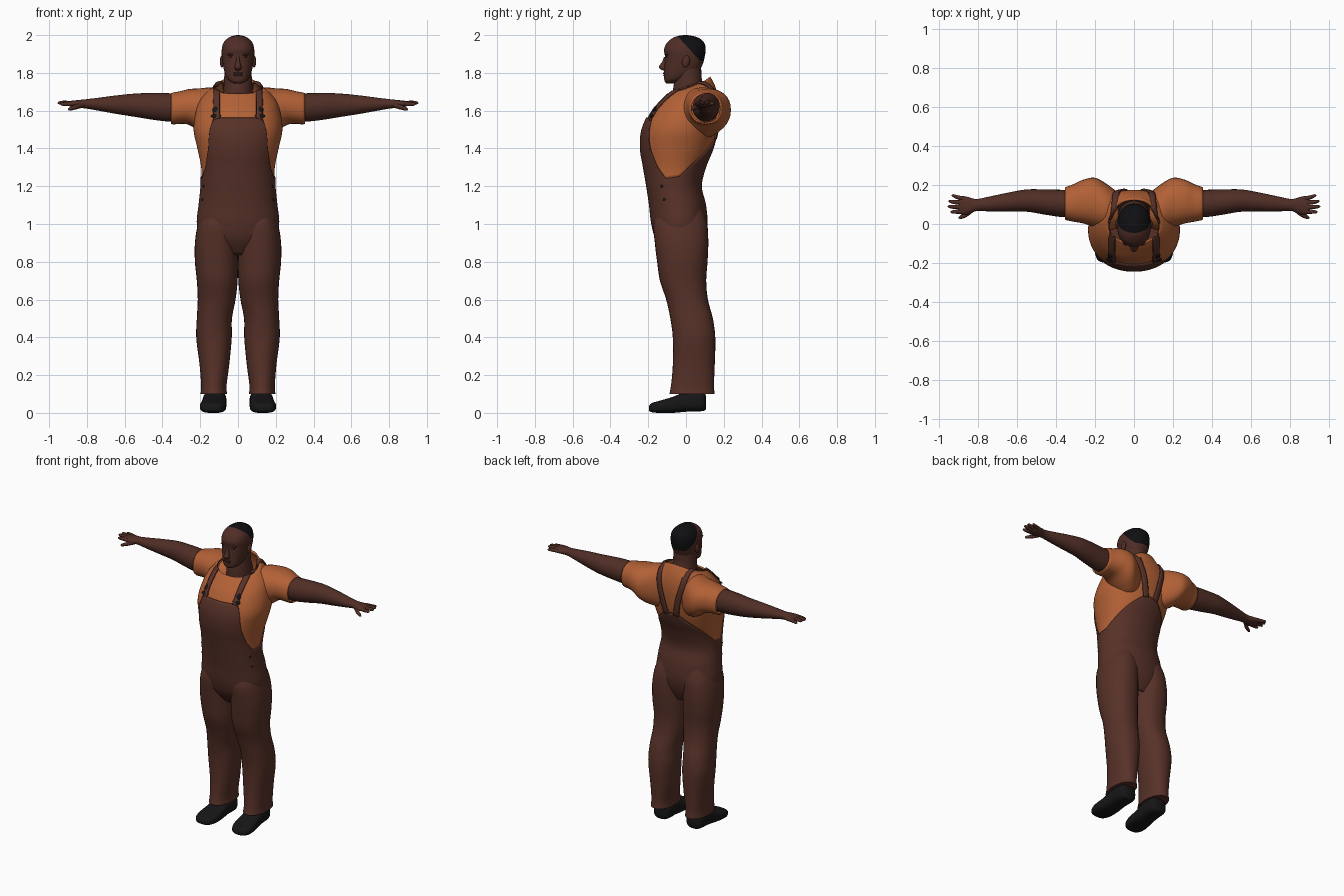
import bpy, bmesh, math
from mathutils import Vector

cube = bpy.data.objects.get("Cube")
if cube:
    bpy.data.objects.remove(cube, do_unlink=True)


def material(name, rgb):
    m = bpy.data.materials.new(name)
    m.use_nodes = True
    m.diffuse_color = (*rgb, 1)
    bsdf = m.node_tree.nodes["Principled BSDF"]
    bsdf.inputs["Base Color"].default_value = (*rgb, 1)
    bsdf.inputs["Roughness"].default_value = 0.8
    return m


SKIN = material("skin brown", (0.08, 0.027, 0.019))
DENIM = material("overalls brown", (0.095, 0.031, 0.021))
SHIRT = material("shirt orange", (0.45, 0.12, 0.037))
BLACK = material("shoe black", (0.008, 0.008, 0.009))
HAIR = material("hair black", (0.005, 0.005, 0.006))


def sample(keys, t):
    """Smoothly interpolate rows (t, a, b, c, d) at t."""
    t = min(max(t, keys[0][0]), keys[-1][0])
    i = max(k for k in range(len(keys) - 1) if keys[k][0] <= t)

    def slope(k, c):
        a, b = keys[max(k - 1, 0)], keys[min(k + 1, len(keys) - 1)]
        return (b[c] - a[c]) / (b[0] - a[0])

    p, q = keys[i], keys[i + 1]
    h = q[0] - p[0]
    f = (t - p[0]) / h
    return [(2*f**3 - 3*f**2 + 1) * p[c] + (f**3 - 2*f**2 + f) * h * slope(i, c)
            + (3*f**2 - 2*f**3) * q[c] + (f**3 - f**2) * h * slope(i + 1, c)
            for c in range(1, len(p))]


def section(keys, t, a, power):
    """Point of the cross-section at t; angle 0 faces the low v side."""
    cu, ru, v0, v1 = sample(keys, t)
    s, c = math.sin(a), math.cos(a)
    u = cu + ru * math.copysign(abs(s) ** (2 / power), s)
    return u, (v0 + v1) / 2 - (v1 - v0) / 2 * math.copysign(abs(c) ** (2 / power), c)


def finish(name, bm, *mats):
    bmesh.ops.recalc_face_normals(bm, faces=bm.faces)
    me = bpy.data.meshes.new(name)
    bm.to_mesh(me)
    bm.free()
    ob = bpy.data.objects.new(name, me)
    bpy.context.collection.objects.link(ob)
    for m in mats:
        me.materials.append(m)
    bpy.ops.object.select_all(action='DESELECT')
    bpy.context.view_layer.objects.active = ob
    ob.select_set(True)
    bpy.ops.object.shade_smooth_by_angle(angle=math.radians(50))
    return ob


def loft_mesh(keys, axis='z', sides=32, steps=36, power=2, s=1, lo=None, hi=None, caps=True):
    """Skin rows (t, centre u, radius u, low v, high v) along an axis."""
    bm = bmesh.new()
    rings = []
    for i in range(steps + 1):
        ring = []
        for j in range(sides):
            a = math.tau * j / sides
            t0 = lo(a) if lo else keys[0][0]
            t1 = hi(a) if hi else keys[-1][0]
            t = t0 + (t1 - t0) * i / steps
            u, v = section(keys, t, a, power)
            p = {'z': (u, v, t), 'x': (t, u, v), 'y': (u, t, v)}[axis]
            ring.append(bm.verts.new((p[0] * s, p[1], p[2])))
        rings.append(ring)
    for r0, r1 in zip(rings, rings[1:]):
        for j in range(sides):
            k = (j + 1) % sides
            bm.faces.new((r0[j], r0[k], r1[k], r1[j]))
    if caps:
        bm.faces.new(rings[0])
        bm.faces.new(rings[-1])
    return bm


def loft(name, keys, mat, **kw):
    return finish(name, loft_mesh(keys, **kw), mat)


def thicken(ob, amount, offset):
    m = ob.modifiers.new("thickness", 'SOLIDIFY')
    m.thickness, m.offset = amount, offset


def blob(name, centre, size, mat, tilt=0):
    bm = bmesh.new()
    bmesh.ops.create_uvsphere(bm, u_segments=16, v_segments=10, radius=1)
    bmesh.ops.scale(bm, vec=size, verts=bm.verts)
    ob = finish(name, bm, mat)
    ob.location, ob.rotation_euler.x = centre, tilt
    return ob


# Torso: one body shape split into overalls and shirt along a curved hem
TORSO = [(.84, 0, .10, -.10, .06), (.92, 0, .19, -.155, .095), (1.0, 0, .212, -.178, .108),
         (1.1, 0, .203, -.19, .10), (1.2, 0, .193, -.205, .078), (1.3, 0, .195, -.222, .10),
         (1.4, 0, .215, -.238, .14), (1.5, 0, .235, -.23, .165), (1.6, 0, .222, -.182, .175),
         (1.66, 0, .2, -.13, .172), (1.7, 0, .165, -.09, .164), (1.74, 0, .115, -.06, .15),
         (1.8, 0, .085, -.04, .118)]
HEM = [(0, 1.56), (32, 1.56), (37, 1.5), (44, 1.4), (58, 1.3), (75, 1.24), (100, 1.25),
       (120, 1.31), (150, 1.4), (168, 1.45), (180, 1.46)]


def hem(a):
    d = math.degrees(min(a, math.tau - a))
    for (d0, z0), (d1, z1) in zip(HEM, HEM[1:]):
        if d <= d1 + 1e-6:
            return z0 + (z1 - z0) * (d - d0) / (d1 - d0)
    return HEM[-1][1]


def collar(a):
    return 1.735 - 0.045 * math.cos(a)


overalls = loft("overalls_body", TORSO, DENIM, sides=96, steps=40, power=2.15, hi=hem, caps=False)
thicken(overalls, 0.008, 0.5)
shirt = loft("shirt_body", TORSO, SHIRT, sides=96, steps=30, power=2.15, lo=hem, hi=collar, caps=False)
thicken(shirt, 0.01, -1)

# Head with hair cut out by two planes, and neck
HEAD = [(1.745, 0, .02, -.105, -.06), (1.755, 0, .042, -.113, -.03), (1.775, 0, .06, -.116, .02),
        (1.81, 0, .073, -.116, .068), (1.85, 0, .081, -.113, .09), (1.89, 0, .086, -.112, .1),
        (1.925, 0, .086, -.116, .104), (1.96, 0, .076, -.1, .096), (1.985, 0, .052, -.07, .068),
        (1.996, 0, .028, -.042, .035), (2.0, 0, .008, -.015, .008)]
bm = loft_mesh(HEAD, sides=48, steps=60, power=2.2)
cuts = [(Vector((0, -.05, 2)), Vector((0, .12, .11))), (Vector((0, 0, 1.862)), Vector((0, 0, 1)))]
for co, no in cuts:
    bmesh.ops.bisect_plane(bm, geom=bm.verts[:] + bm.edges[:] + bm.faces[:], plane_co=co, plane_no=no)
for f in bm.faces:
    f.material_index = int(all((f.calc_center_median() - co).dot(no) > 0 for co, no in cuts))
finish("head", bm, SKIN, HAIR)
loft("neck", [(1.62, 0, .085, -.07, .12), (1.7, 0, .078, -.07, .105), (1.76, 0, .074, -.062, .085),
              (1.83, 0, .07, -.06, .08)], SKIN, steps=14)

# Face details
loft("nose", [(1.812, 0, .008, -.122, -.1), (1.822, 0, .019, -.138, -.1), (1.834, 0, .017, -.143, -.1),
              (1.86, 0, .01, -.126, -.1), (1.885, 0, .009, -.116, -.1)], SKIN, sides=16, steps=16)
blob("upper_lip", (0, -.114, 1.798), (.026, .008, .006), SKIN)
blob("lower_lip", (0, -.113, 1.788), (.023, .008, .006), SKIN)

for s, side in ((1, "left"), (-1, "right")):
    blob(side + "_eye", (s * .033, -.1, 1.884), (.014, .006, .0045), HAIR)
    blob(side + "_brow", (s * .035, -.1, 1.897), (.024, .011, .006), SKIN)
    blob(side + "_ear", (s * .085, .0, 1.86), (.011, .02, .032), SKIN, -.2)

    # Trouser leg and shoe
    loft(side + "_trouser_leg",
         [(.1, .128, .07, -.088, .152), (.14, .128, .067, -.08, .148), (.25, .125, .078, -.07, .152),
          (.4, .127, .094, -.07, .155), (.5, .125, .093, -.083, .142), (.6, .113, .1, -.105, .116),
          (.7, .11, .108, -.138, .107), (.8, .114, .114, -.153, .114), (.9, .115, .113, -.165, .118),
          (1.0, .107, .105, -.172, .112), (1.1, .095, .08, -.14, .08)],
         DENIM, s=s, steps=50, power=2.2)
    loft(side + "_shoe",
         [(-.197, .138, .025, .012, .035), (-.185, .136, .05, .004, .05), (-.14, .133, .068, 0, .064),
          (-.07, .128, .066, 0, .085), (0, .125, .062, .006, .112), (.07, .122, .06, .008, .115),
          (.098, .122, .05, .012, .108), (.106, .122, .03, .02, .09)],
         BLACK, axis='y', s=s, sides=28, power=2.9)

    # Sleeve, arm and hand
    sleeve = loft(side + "_sleeve",
                  [(.08, .07, .09, 1.45, 1.7), (.14, .085, .12, 1.455, 1.722), (.2, .11, .127, 1.485, 1.718),
                   (.26, .115, .112, 1.525, 1.714), (.31, .108, .096, 1.53, 1.702),
                   (.345, .105, .086, 1.527, 1.696), (.355, .105, .082, 1.53, 1.692)],
                  SHIRT, axis='x', s=s, steps=24, power=2.2, caps=False)
    thicken(sleeve, 0.008, -1)
    loft(side + "_arm",
         [(.28, .105, .066, 1.545, 1.685), (.36, .105, .07, 1.542, 1.692), (.45, .112, .065, 1.552, 1.694),
          (.55, .12, .057, 1.568, 1.69), (.65, .112, .048, 1.584, 1.68), (.75, .102, .037, 1.602, 1.667),
          (.81, .097, .031, 1.612, 1.66), (.85, .094, .044, 1.615, 1.656),
          (.885, .096, .047, 1.62, 1.652), (.9, .096, .035, 1.627, 1.648)],
         SKIN, axis='x', s=s, sides=28, steps=48)
    fingers = (("little", .128, .146, .935, 1.637), ("ring", .108, .117, .952, 1.642),
               ("middle", .086, .09, .956, 1.641), ("index", .064, .062, .942, 1.635))
    for name, y0, y1, tip, z in fingers:
        loft(f"{side}_{name}_finger",
             [(.87, y0, .012, 1.624, 1.65), (tip - .03, (y0 + y1) / 2, .0105, z - .011, z + .011),
              (tip - .005, y1, .007, z - .007, z + .007), (tip, y1, .002, z - .002, z + .002)],
             SKIN, axis='x', s=s, sides=12, steps=10)
    loft(side + "_thumb", [(.825, .075, .014, 1.615, 1.645), (.86, .048, .013, 1.606, 1.632),
                           (.893, .034, .009, 1.6, 1.618), (.9, .032, .002, 1.604, 1.61)],
         SKIN, axis='x', s=s, sides=12, steps=10)

    # Strap laid over the shoulder
    path = [(0, .115, -.2, 1.55), (1, .118, -.15, 1.64), (2, .118, -.08, 1.71), (3, .112, .02, 1.745),
            (4, .098, .11, 1.74), (5, .088, .17, 1.66), (6, .062, .18, 1.56), (7, .035, .16, 1.44)]
    bm = bmesh.new()
    rows = []
    for i in range(43):
        x, y, z = sample(path, i / 6)
        rows.append([bm.verts.new((s * (x + d * .019), y, z)) for d in (-1, -.33, .33, 1)])
    for r0, r1 in zip(rows, rows[1:]):
        for j in range(3):
            bm.faces.new((r0[j], r0[j + 1], r1[j + 1], r1[j]))
    strap = finish(side + "_strap", bm, DENIM)
    wrap = strap.modifiers.new("lay on shirt", 'SHRINKWRAP')
    wrap.target, wrap.offset, wrap.wrap_mode = shirt, 0.005, 'ABOVE_SURFACE'
    thicken(strap, 0.01, 0)

    # Strap buckle and hip buttons
    for i, (z, size) in enumerate(((1.572, (.03, .008, .012)), (1.605, (.02, .008, .02)))):
        u, v = section(TORSO, z, math.radians(31), 2.15)
        blob(f"{side}_buckle_{i + 1}", (s * .115, v - .008, z), size, BLACK, -.6)
    for i, z in enumerate((1.2, 1.13)):
        u, v = section(TORSO, z, math.radians(66), 2.15)
        blob(f"{side}_hip_button_{i + 1}", (s * u, v, z), (.01, .01, .008), BLACK)
